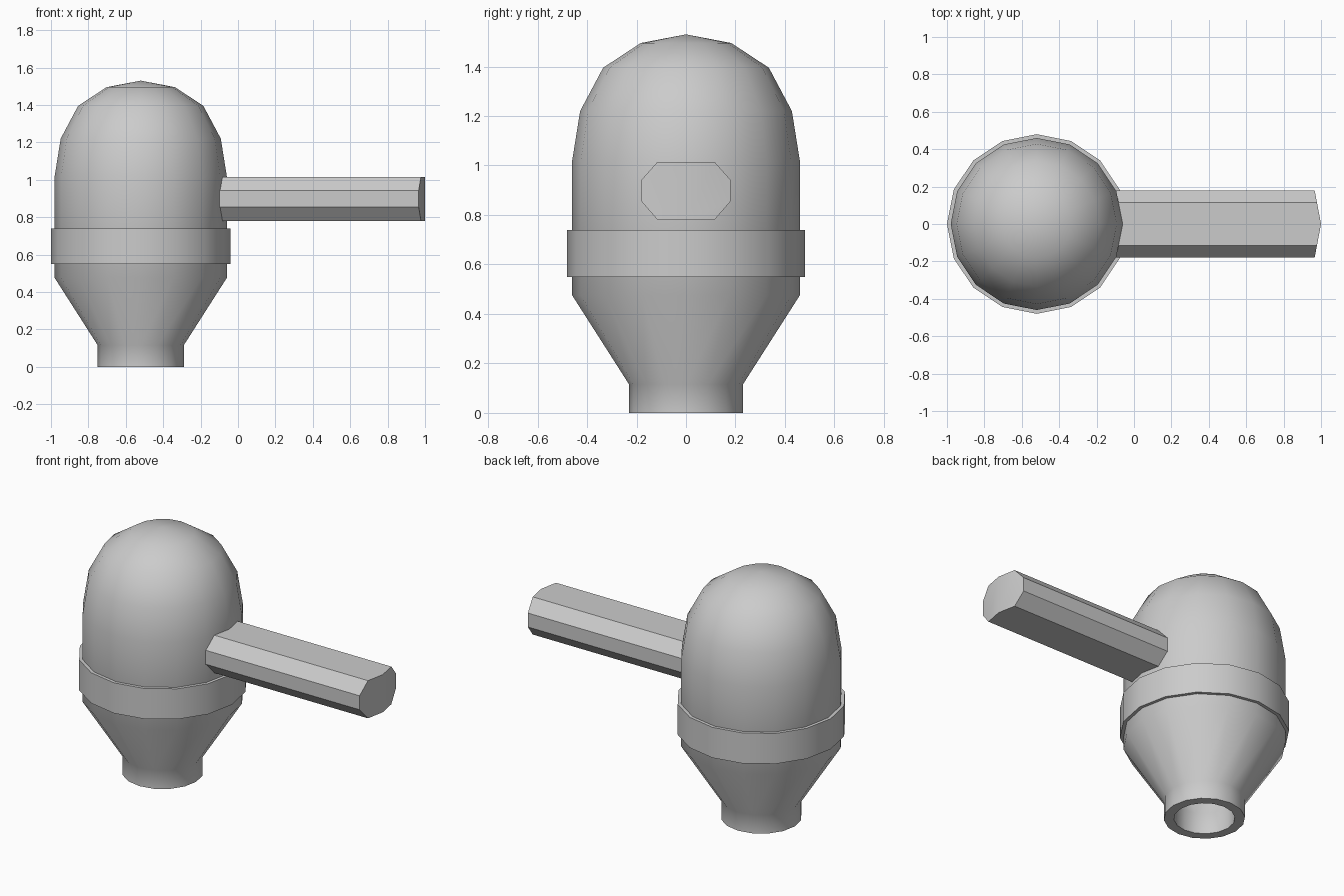
import bpy, bmesh
from math import sin, cos, pi, radians

if "Cube" in bpy.data.objects:
    bpy.data.objects.remove(bpy.data.objects["Cube"])

CX = -0.52     # axis of the body
SIDES = 16


def finish(name, bm):
    bmesh.ops.remove_doubles(bm, verts=bm.verts, dist=0.0005)
    bmesh.ops.recalc_face_normals(bm, faces=bm.faces)
    mesh = bpy.data.meshes.new(name)
    bm.to_mesh(mesh)
    bm.free()
    ob = bpy.data.objects.new(name, mesh)
    bpy.context.collection.objects.link(ob)
    bpy.ops.object.select_all(action='DESELECT')
    bpy.context.view_layer.objects.active = ob
    ob.select_set(True)
    bpy.ops.object.shade_smooth_by_angle(angle=radians(37))
    return ob


def lathe(name, profile):
    """Revolve (radius, z) points around the body axis and close the loop."""
    bm = bmesh.new()
    rings = []
    for r, z in profile:
        n = SIDES if r > 0 else 1
        rings.append([bm.verts.new((CX + r * cos(2 * pi * i / SIDES),
                                    r * sin(2 * pi * i / SIDES), z)) for i in range(n)])
    for a, b in zip(rings, rings[1:] + rings[:1]):
        if len(a) == len(b) == 1:      # two poles: nothing between them
            continue
        for i in range(SIDES):
            j = (i + 1) % SIDES
            quad = [a[i % len(a)], a[j % len(a)], b[j % len(b)], b[i % len(b)]]
            bm.faces.new(list(dict.fromkeys(quad)))
    return finish(name, bm)


# Hollow domed body, open at the neck
outer = [(0.23, 0), (0.23, 0.115), (0.46, 0.475), (0.46, 1.02),
         (0.428, 1.22), (0.335, 1.395), (0.183, 1.495), (0, 1.53)]
inner = [(0, 1.47), (0.16, 1.44), (0.295, 1.35), (0.37, 1.2), (0.4, 1.02),
         (0.4, 0.49), (0.173, 0.132), (0.173, 0)]
lathe("body", outer + inner)

# Raised band around the body
lathe("band", [(0.44, 0.55), (0.48, 0.55), (0.48, 0.74), (0.44, 0.74)])

# Flattened octagonal handle whose ends follow the body facets
half = [(0, 1.015), (0.115, 1.015), (0.18, 0.942), (0.18, 0.855), (0.115, 0.78), (0, 0.78)]
section = half + [(-y, z) for y, z in half[-2:0:-1]]
bm = bmesh.new()
ends = [[bm.verts.new((x - 0.19 * abs(y), y, z)) for y, z in section] for x in (-0.075, 1.0)]
n = len(section)
for i in range(n):
    j = (i + 1) % n
    bm.faces.new((ends[0][i], ends[0][j], ends[1][j], ends[1][i]))
for e in ends:
    bm.faces.new(e[:6])
    bm.faces.new(e[5:] + e[:1])
finish("handle", bm)
